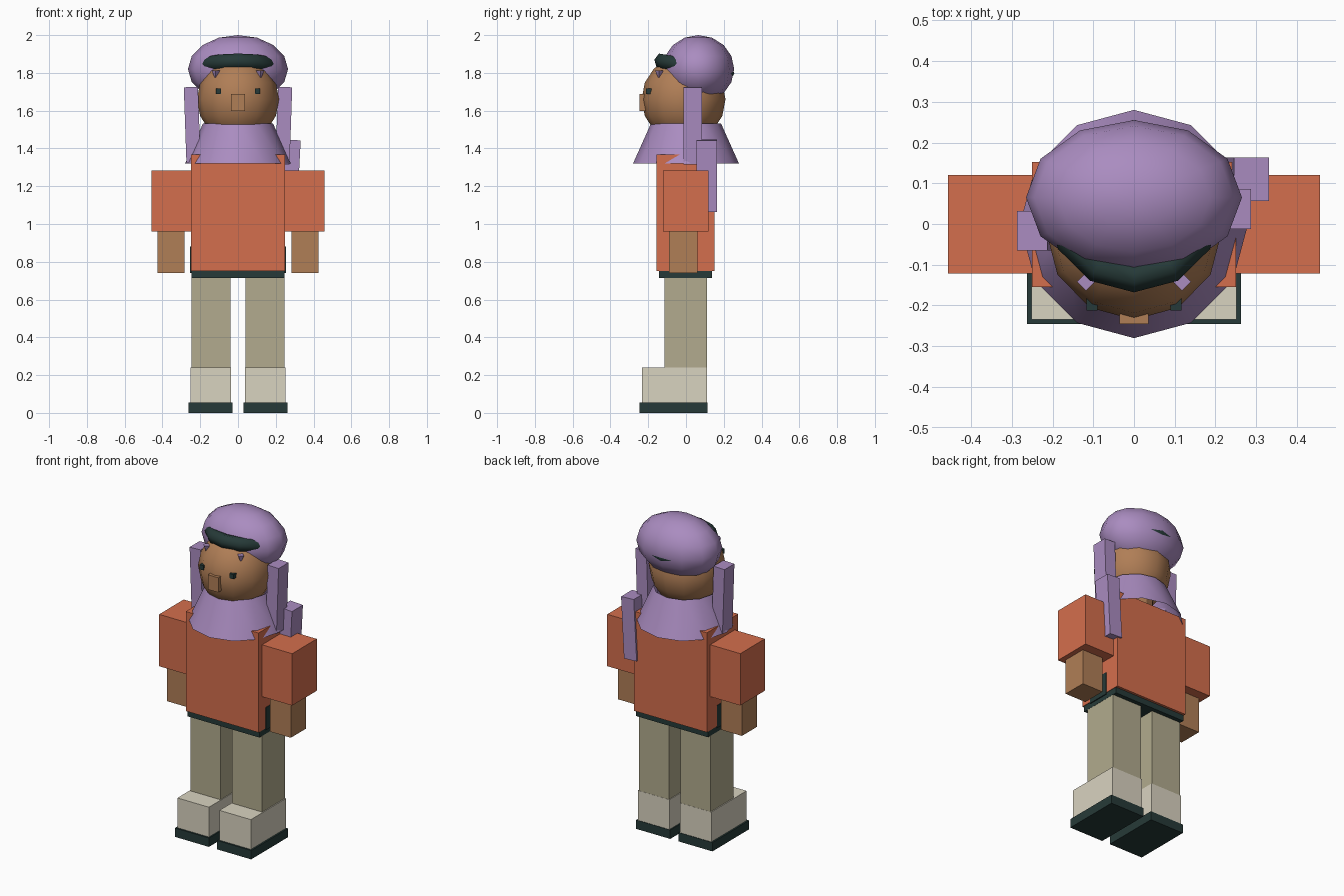
import bpy, bmesh, math
from mathutils import Matrix, Vector

if "Cube" in bpy.data.objects:
    bpy.data.objects.remove(bpy.data.objects["Cube"])


def material(name, rgb):
    m = bpy.data.materials.new(name)
    lin = [((c / 255 + 0.055) / 1.055) ** 2.4 for c in rgb]
    m.diffuse_color = (*lin, 1)
    m.use_nodes = True
    m.node_tree.nodes["Principled BSDF"].inputs["Base Color"].default_value = m.diffuse_color
    return m


ORANGE = material("orange_cloth", (212, 110, 77))
LILAC = material("lilac", (170, 140, 192))
SKIN = material("skin", (176, 126, 86))
DARK = material("dark_teal", (38, 58, 56))
KHAKI = material("khaki", (178, 171, 142))
CREAM = material("cream", (217, 211, 192))


def finish(name, bm, mat, smooth=False):
    bmesh.ops.recalc_face_normals(bm, faces=bm.faces)
    me = bpy.data.meshes.new(name)
    bm.to_mesh(me)
    bm.free()
    me.materials.append(mat)
    for p in me.polygons:
        p.use_smooth = smooth
    ob = bpy.data.objects.new(name, me)
    bpy.context.collection.objects.link(ob)
    return ob


def box(name, mat, x, y, z, tilt=0.0):
    """Box from (min, max) ranges, tilted about y through its centre."""
    lo, hi = Vector((x[0], y[0], z[0])), Vector((x[1], y[1], z[1]))
    bm = bmesh.new()
    bmesh.ops.create_cube(bm, size=1, matrix=Matrix.Translation((lo + hi) / 2)
                          @ Matrix.Rotation(math.radians(tilt), 4, 'Y')
                          @ Matrix.Diagonal((*(hi - lo), 1)))
    return finish(name, bm, mat)


def pair(name, mat, x, y, z):
    box(name + "_right", mat, x, y, z)
    box(name + "_left", mat, (-x[1], -x[0]), y, z)


def ball(name, mat, centre, radii):
    bm = bmesh.new()
    bmesh.ops.create_uvsphere(bm, u_segments=12, v_segments=8, radius=1,
                              matrix=Matrix.Translation(centre) @ Matrix.Diagonal((*radii, 1)))
    return finish(name, bm, mat, True)


def cone(name, mat, segs, r1, r2, centre, depth, caps=True, smooth=False):
    bm = bmesh.new()
    bmesh.ops.create_cone(bm, cap_ends=caps, segments=segs, radius1=r1, radius2=r2,
                          depth=depth, matrix=Matrix.Translation(centre))
    return finish(name, bm, mat, smooth)


# Shoes and legs
pair("shoe_sole", DARK, (0.028, 0.262), (-0.245, 0.115), (0, 0.055))
pair("shoe_upper", CREAM, (0.036, 0.252), (-0.234, 0.112), (0.055, 0.24))
pair("leg", KHAKI, (0.04, 0.246), (-0.115, 0.111), (0.24, 0.715))

# Torso, belt and side pockets
box("belt", DARK, (-0.247, 0.247), (-0.142, 0.137), (0.713, 0.752))
box("torso", ORANGE, (-0.25, 0.25), (-0.155, 0.152), (0.75, 1.368))
pair("side_pocket", DARK, (0.24, 0.253), (-0.085, 0.055), (0.74, 0.88))

# Arms
pair("sleeve", ORANGE, (0.245, 0.457), (-0.121, 0.12), (0.96, 1.282))
pair("hand", SKIN, (0.282, 0.426), (-0.09, 0.06), (0.74, 0.962))

# Neck, head and face
cone("neck", SKIN, 12, 0.11, 0.11, (0, 0, 1.46), 0.22)
ball("head", SKIN, (0, -0.013, 1.66), (0.217, 0.222, 0.23))
box("nose", SKIN, (-0.036, 0.036), (-0.245, -0.19), (1.597, 1.688))
pair("eye", DARK, (0.09, 0.117), (-0.212, -0.15), (1.688, 1.717))

# Flared collar, open underneath
cone("collar", LILAC, 12, 0.28, 0.185, (0, 0, 1.427), 0.212, caps=False, smooth=True)

# Hair cap
ball("hair_cap", LILAC, (0, 0.065, 1.82), (0.265, 0.19, 0.18))

# Tilted headband: circle section swept round a ring
bm = bmesh.new()
N, M, R, r = 12, 6, 0.178, 0.037
rings = []
tilt = Matrix.Translation((0, 0.044, 1.832)) @ Matrix.Rotation(math.radians(-10), 4, 'X')
for i in range(N):
    a = 2 * math.pi * i / N
    rings.append([bm.verts.new(tilt @ Vector((
        (R + r * math.cos(2 * math.pi * j / M)) * math.sin(a),
        (R + r * math.cos(2 * math.pi * j / M)) * math.cos(a),
        1.15 * r * math.sin(2 * math.pi * j / M)))) for j in range(M)])
for i in range(N):
    for j in range(M):
        p, q = rings[i], rings[(i + 1) % N]
        bm.faces.new((p[j], p[(j + 1) % M], q[(j + 1) % M], q[j]))
finish("headband", bm, DARK, True)

# Small fringe tufts pointing down
for s, side in ((1, "right"), (-1, "left")):
    cone("fringe_tuft_" + side, LILAC, 4, 0.002, 0.022, (s * 0.118, -0.142, 1.79), 0.045)

# Hanging locks
box("lock_left", LILAC, (-0.28, -0.205), (-0.065, 0.032), (1.325, 1.725), -2)
box("lock_right", LILAC, (0.205, 0.28), (-0.012, 0.086), (1.315, 1.725), 2)
box("braid_end", LILAC, (0.235, 0.322), (0.056, 0.163), (1.065, 1.445), 3)
